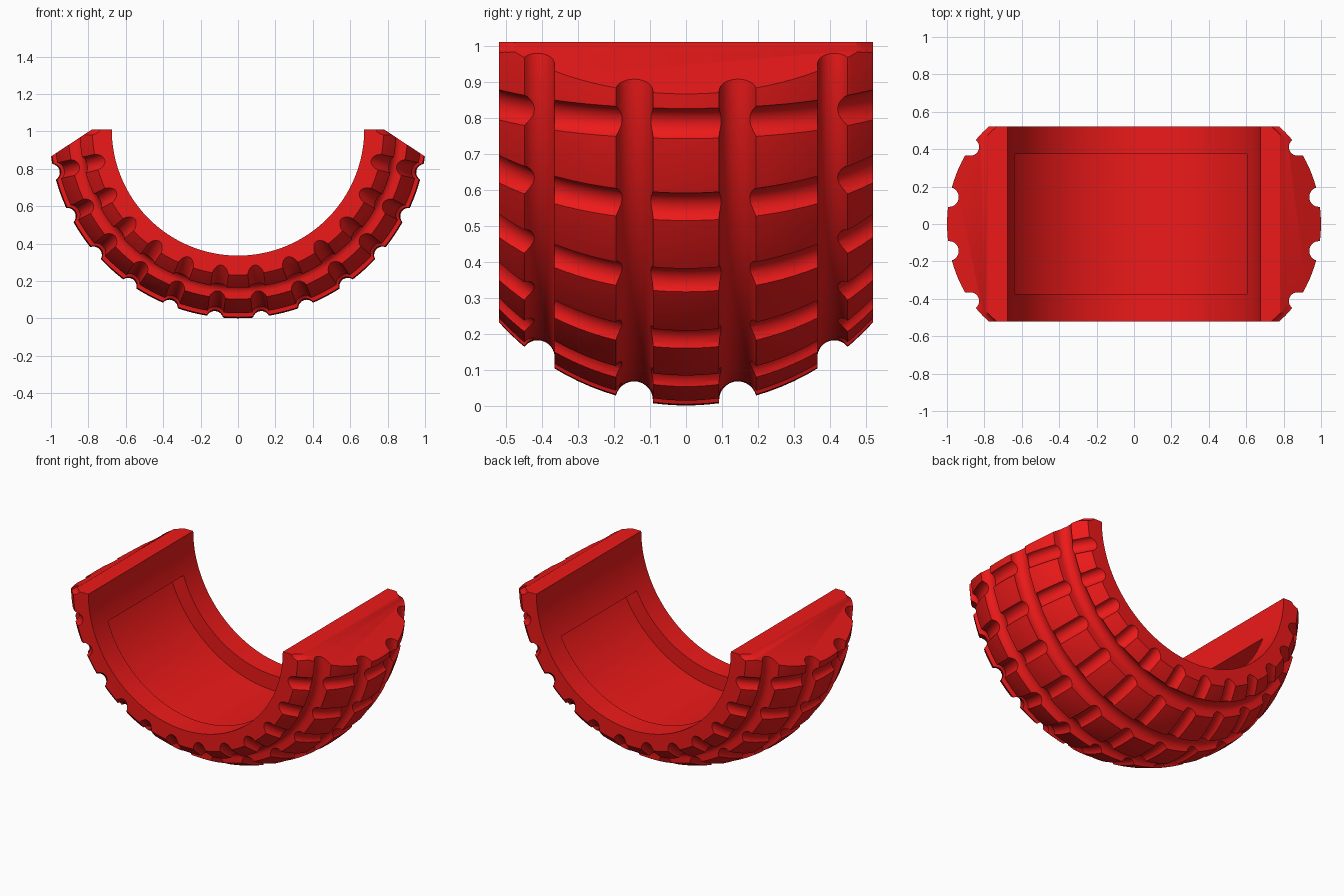
import bpy, bmesh
from math import sin, cos, pi, radians, sqrt

if "Cube" in bpy.data.objects:
    bpy.data.objects.remove(bpy.data.objects["Cube"])

CZ = 1.011            # height of the tyre axis
CROWN, CR = 0.31, 0.70  # crown arc: centre radius, arc radius
HALF_W, R_IN = 0.52, 0.675


def put(y, r, th, u=0.0):
    """Point at width y, radius r, angle th from the bottom, tangential shift u."""
    return (r * sin(th) + u * cos(th), y, CZ - r * cos(th) + u * sin(th))


def solid(name, rings):
    """Closed solid from a list of matching closed rings, capped at both ends."""
    add_to = bpy.data.meshes.new(name)
    bm = bmesh.new()
    for group in rings:
        vs = [[bm.verts.new(p) for p in ring] for ring in group]
        n = len(vs[0])
        for a, b in zip(vs, vs[1:]):
            for i in range(n):
                bm.faces.new((a[i], a[(i + 1) % n], b[(i + 1) % n], b[i]))
        bm.faces.new(vs[0])
        bm.faces.new(vs[-1])
    bmesh.ops.recalc_face_normals(bm, faces=bm.faces)
    bm.to_mesh(add_to)
    bm.free()
    ob = bpy.data.objects.new(name, add_to)
    bpy.context.collection.objects.link(ob)
    return ob


def sweep(ring, a0, a1, n):
    """Revolve a (y, r) ring about the axis between two angles in degrees."""
    return [[put(y, r, radians(a0 + (a1 - a0) * i / n)) for y, r in ring]
            for i in range(n + 1)]


def surf(y):
    return CROWN + sqrt(CR * CR - y * y)


# Tread cross-section with the circumferential grooves
half = [(y, surf(y)) for y in (0.0, 0.03, 0.06)]
for yc, gr, ys in ((0.144, 0.052, (0.23, 0.265, 0.30, 0.335)), (0.412, 0.047, (0.49, HALF_W))):
    rc = surf(yc)
    half.append((yc - gr, surf(yc - gr)))
    for i in range(15):
        a = pi * i / 14
        y = yc - gr * cos(a)
        half.append((y, min(rc - gr * sin(a), surf(y))))
    half += [(y, surf(y)) for y in ys]
outer = [(-y, r) for y, r in half[:0:-1]] + half
ring = outer + [(HALF_W, R_IN), (-HALF_W, R_IN)]
tyre = solid("half_tyre", [sweep(ring, -96, 96, 96)])

# Cross grooves: round tubes following the crown
g, lift = 0.046, 0.015
tubes = []
for k in range(-7, 7):
    th = radians(14 * k + 7)
    tube = []
    for j in range(29):
        t = radians(-54 + 108 * j / 28)
        loop = []
        for i in range(20):
            a = 2 * pi * i / 20
            rho = CR + lift + g * cos(a)
            loop.append(put(rho * sin(t), CROWN + rho * cos(t), th, g * sin(a)))
        tube.append(loop)
    tubes.append(tube)
cross_grooves = solid("cross_groove_cutter", tubes)

# Shallow pocket in the inner wall
pocket = solid("pocket_cutter", [sweep(
    [(-0.375, 0.6), (0.375, 0.6), (0.375, 0.77), (-0.375, 0.77)], -71.5, 63.5, 66)])

# Flat top and slanted ends
outline = [(-1.22, CZ - 0.29), (-0.78, CZ), (0.78, CZ), (1.22, CZ - 0.29), (1.4, 1.6), (-1.4, 1.6)]
ends = solid("end_cutter", [[[(x, y, z) for x, z in outline] for y in (-0.8, 0.8)]])

bpy.context.view_layer.objects.active = tyre
for cutter in (cross_grooves, pocket, ends):
    cutter.hide_render = True
    mod = tyre.modifiers.new(cutter.name, 'BOOLEAN')
    mod.operation, mod.solver, mod.object = 'DIFFERENCE', 'EXACT', cutter
    bpy.ops.object.modifier_apply(modifier=mod.name)
    bpy.data.objects.remove(cutter)

# Red finish and smooth shading
red = bpy.data.materials.new("red")
red.diffuse_color = (0.85, 0.01, 0.01, 1)
red.use_nodes = True
red.node_tree.nodes["Principled BSDF"].inputs["Base Color"].default_value = red.diffuse_color
tyre.data.materials.clear()
tyre.data.materials.append(red)
tyre.select_set(True)
bpy.ops.object.shade_smooth_by_angle(angle=radians(30))
